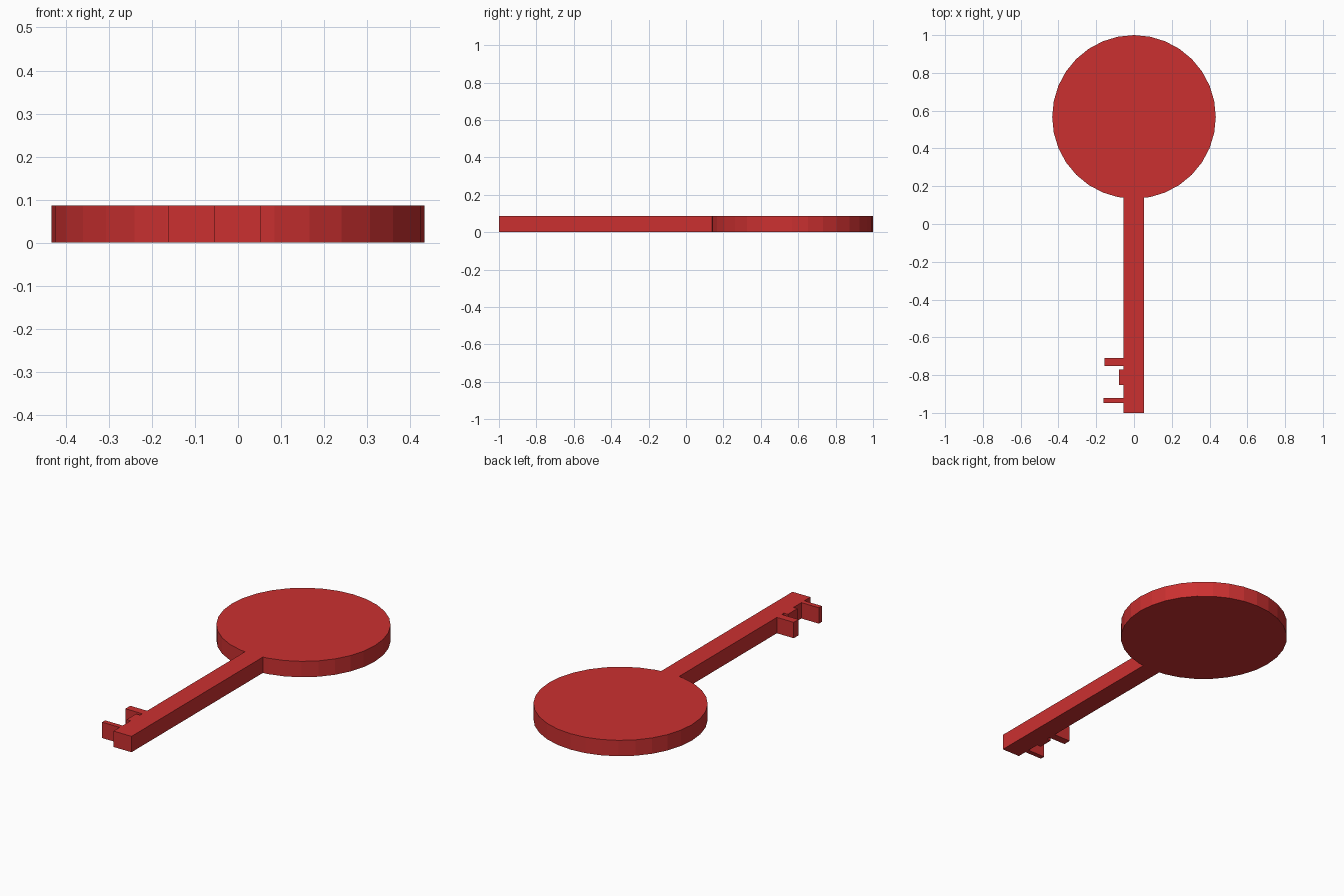
import bpy

if "Cube" in bpy.data.objects:
    bpy.data.objects.remove(bpy.data.objects["Cube"])

T = 0.087  # thickness of the whole key

red = bpy.data.materials.new("red")
red.diffuse_color = (0.60, 0.03, 0.03, 1)
red.use_nodes = True
red.node_tree.nodes["Principled BSDF"].inputs["Base Color"].default_value = red.diffuse_color


def box(name, x0, x1, y0, y1):
    bpy.ops.mesh.primitive_cube_add(size=1, location=((x0 + x1) / 2, (y0 + y1) / 2, T / 2))
    ob = bpy.context.object
    ob.name = name
    ob.scale = (x1 - x0, y1 - y0, T)
    bpy.ops.object.transform_apply(location=False, rotation=False, scale=True)
    ob.data.materials.append(red)


# round handle, 32 flat sides
bpy.ops.mesh.primitive_cylinder_add(vertices=32, radius=0.433, depth=T, location=(0, 0.567, T / 2))
bow = bpy.context.object
bow.name = "key_handle"
bow.data.materials.append(red)

# long shaft, ending at the rim of the handle
box("key_shaft", -0.055, 0.054, -1.0, 0.139)

# three teeth on the left side of the shaft: outer x, low y, high y
for i, (x, y0, y1) in enumerate([(-0.157, -0.751, -0.709),
                                 (-0.079, -0.852, -0.770),
                                 (-0.161, -0.947, -0.921)]):
    box(f"key_tooth_{i + 1}", x, -0.055, y0, y1)
